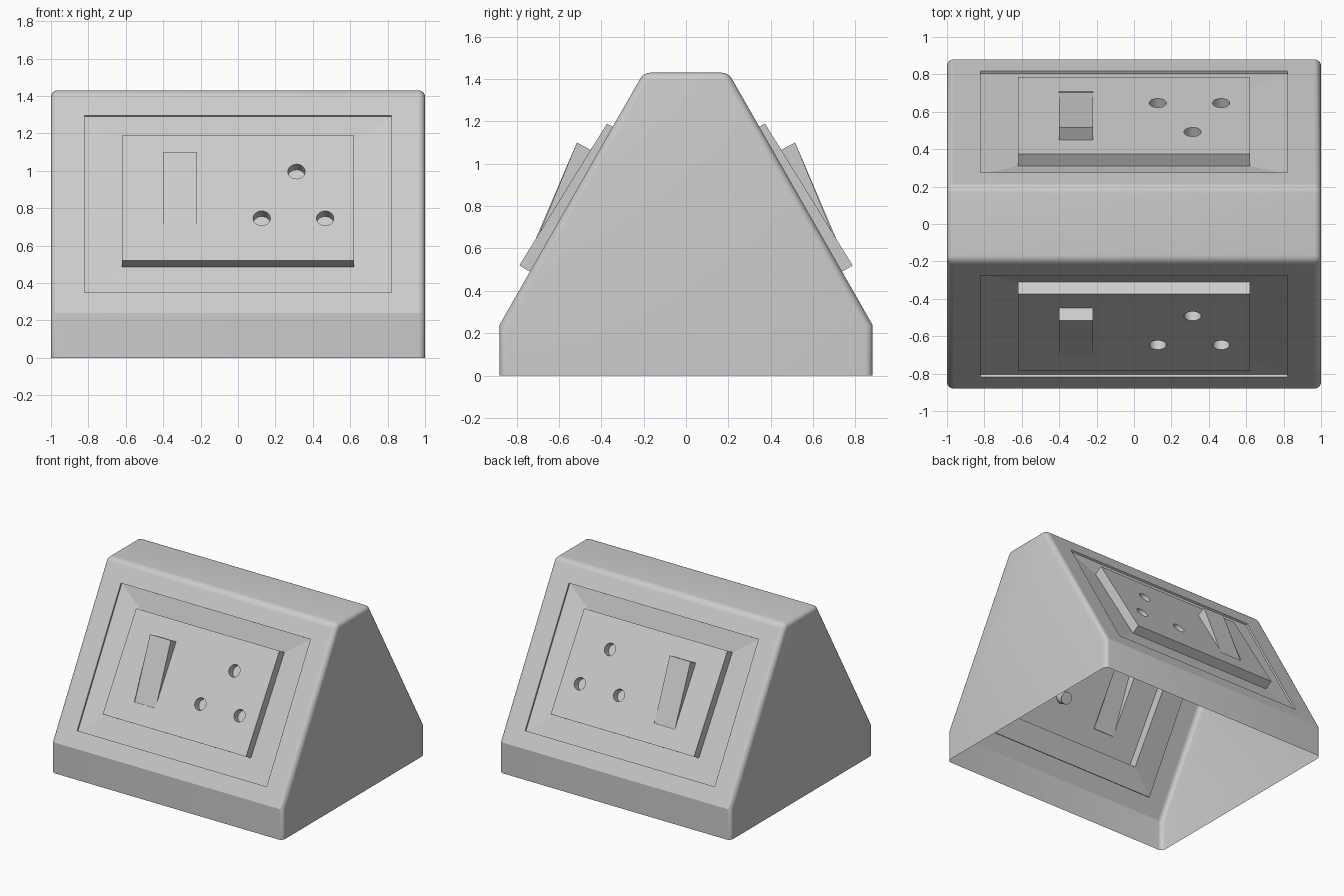
import bpy, bmesh, math
from mathutils import Vector

if "Cube" in bpy.data.objects:
    bpy.data.objects.remove(bpy.data.objects["Cube"])

PROFILE = [(-0.88, 0), (0.88, 0), (0.88, 0.24), (0.2, 1.43), (-0.2, 1.43), (-0.88, 0.24)]
bm = bmesh.new()

# Wedge-shaped body extruded along x
ends = [[bm.verts.new((x, y, z)) for y, z in PROFILE] for x in (-1, 1)]
for e in ends:
    bm.faces.new(e)
for i in range(6):
    j = (i + 1) % 6
    bm.faces.new((ends[0][i], ends[0][j], ends[1][j], ends[1][i]))
bmesh.ops.recalc_face_normals(bm, faces=bm.faces[:])

# Round everything except the base rim and the skirt crease
def rounded(e):
    a, b = (v.co for v in e.verts)
    if a.z < 0.01 and b.z < 0.01:
        return False
    return not (abs(a.z - 0.24) < 0.01 and abs(b.z - 0.24) < 0.01)

bmesh.ops.bevel(bm, geom=[e for e in bm.edges if rounded(e)], offset=0.035,
                segments=5, profile=0.5, affect='EDGES')
# The shell is open underneath
bmesh.ops.delete(bm, geom=[f for f in bm.faces if f.normal.z < -0.9], context='FACES')

RUN, RISE = 0.68, 1.19
LEN = math.hypot(RUN, RISE)

def on_slope(side, x, v, d):
    """Point at width x, distance v up the slope, height d above it."""
    y = -0.88 + (v * RUN - d * RISE) / LEN
    z = 0.24 + (v * RISE + d * RUN) / LEN
    return Vector((x, -side * y, z))

def plate_d(v):
    """Height of the tilted plate's face."""
    return 0.058 - 0.0343 * (v - 0.289)

def edges_of(loop):
    out = []
    for a, b in zip(loop, loop[1:] + loop[:1]):
        e = bm.edges.get((a, b)) or bm.edges.new((a, b))
        out.append(e)
    return out

def bridge(a, b):
    for i in range(len(a)):
        j = (i + 1) % len(a)
        f = bm.faces.new((a[i], a[j], b[j], b[i]))
        if len(a) == 4:
            for e in f.edges:
                e.smooth = False

def build_panel(side):
    normal = Vector((0, side * RISE, RUN)).normalized()

    def rect(x0, x1, lo, hi):
        pts = [(x0, lo), (x1, lo), (x1, hi), (x0, hi)]
        return [bm.verts.new(on_slope(side, x, *vd)) for x, vd in pts]

    # Slope face gives way to a stepped frame
    slope = max((f for f in bm.faces if f.normal.dot(normal) > 0.99),
                key=lambda f: f.calc_area())
    corners = sorted(slope.verts, key=lambda v: v.co.z)
    low = sorted(corners[:2], key=lambda v: v.co.x)
    high = sorted(corners[2:], key=lambda v: -v.co.x)
    bmesh.ops.delete(bm, geom=[slope], context='FACES_ONLY')
    loops = [low + high,
             rect(-0.82, 0.82, (0.127, 0), (1.217, 0)),
             rect(-0.82, 0.82, (0.127, -0.014), (1.217, -0.014)),
             rect(-0.62, 0.62, (0.289, -0.012), (1.076, -0.04)),
             rect(-0.62, 0.62, (0.289, plate_d(0.289)), (1.076, plate_d(1.076)))]
    for a, b in zip(loops, loops[1:]):
        bridge(a, b)
    fill = edges_of(loops[-1])

    # Rocker switch
    base = rect(-0.40, -0.22, (0.436, plate_d(0.436)), (0.93, plate_d(0.93)))
    top = rect(-0.40, -0.22, (0.437, plate_d(0.436) - 0.006), (0.928, 0.110))
    bridge(base, top)
    bm.faces.new(top)
    fill += edges_of(base)

    # Three round pin holes
    for cx, cv in ((0.313, 0.849), (0.127, 0.555), (0.466, 0.555)):
        rim, floor = [], []
        for k in range(24):
            t = k * math.tau / 24
            x, v = cx + 0.046 * math.cos(t), cv + 0.046 * math.sin(t)
            rim.append(bm.verts.new(on_slope(side, x, v, plate_d(v))))
            floor.append(bm.verts.new(on_slope(side, x, v, plate_d(v) - 0.06)))
        bridge(rim, floor)
        bm.faces.new(floor)
        fill += edges_of(rim)

    # Plate face around the switch and holes
    bmesh.ops.triangle_fill(bm, use_beauty=True, edges=fill, normal=normal)

bm.normal_update()
for side in (1, -1):
    build_panel(side)
    bm.normal_update()

bmesh.ops.recalc_face_normals(bm, faces=bm.faces[:])
top_face = max(bm.faces, key=lambda f: f.calc_center_median().z)
if top_face.normal.z < 0:
    bmesh.ops.reverse_faces(bm, faces=bm.faces[:])

mesh = bpy.data.meshes.new("socket_box")
bm.to_mesh(mesh)
bm.free()
box = bpy.data.objects.new("socket_box", mesh)
bpy.context.collection.objects.link(box)
bpy.context.view_layer.objects.active = box
box.select_set(True)
bpy.ops.object.shade_smooth_by_angle(angle=math.radians(25), keep_sharp_edges=True)
